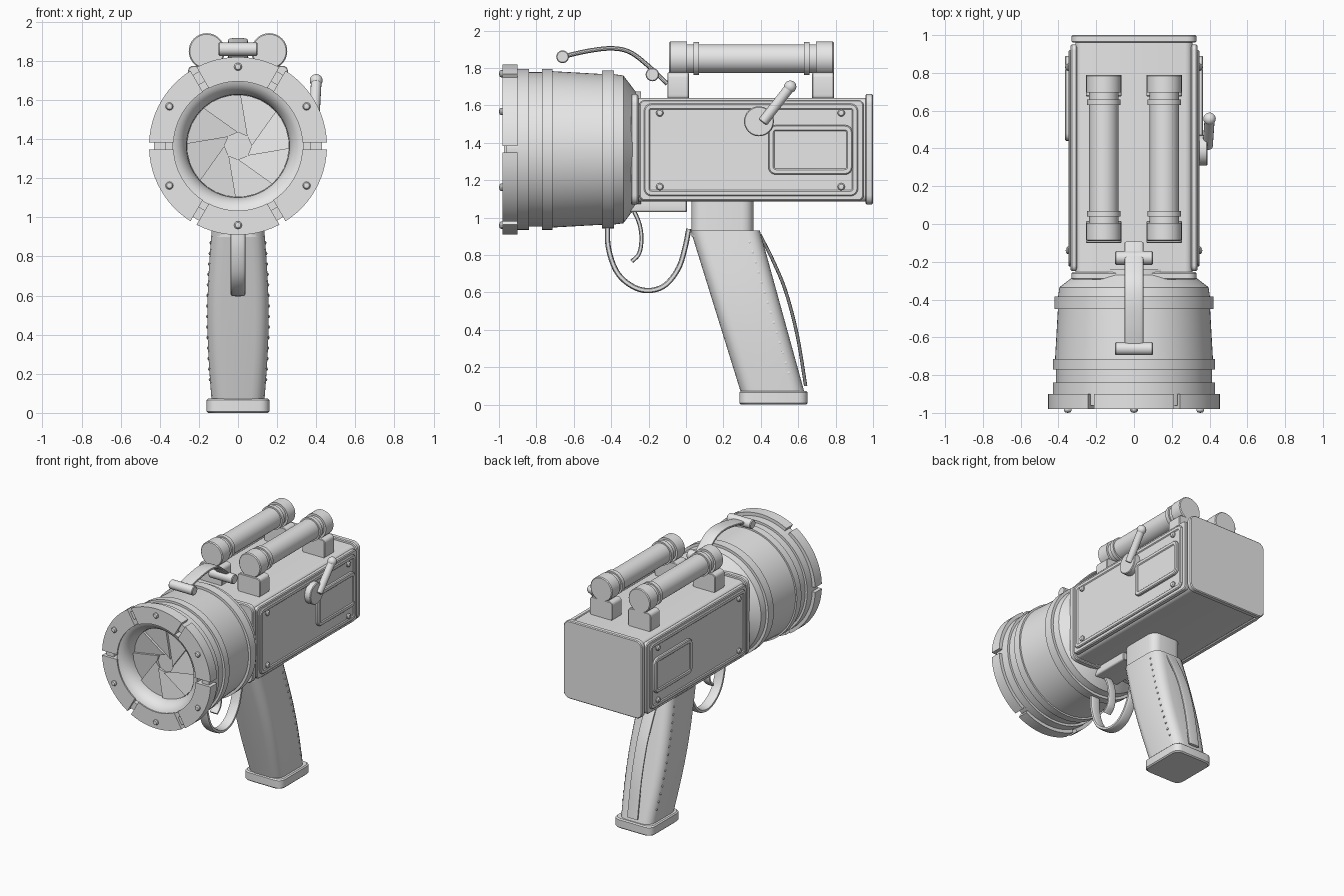
import bpy, bmesh, math
from mathutils import Vector, Matrix

cube = bpy.data.objects.get("Cube")
if cube:
    bpy.data.objects.remove(cube, do_unlink=True)

grey = bpy.data.materials.new("plain grey")
grey.use_nodes = True
grey.diffuse_color = (0.8, 0.8, 0.8, 1)
grey.node_tree.nodes["Principled BSDF"].inputs["Base Color"].default_value = (0.8, 0.8, 0.8, 1)
parts = []
AXIS_Z = 1.365          # height of the barrel axis
Y = Vector((0, 1, 0))


def finish(name, bm):
    bmesh.ops.remove_doubles(bm, verts=bm.verts, dist=1e-5)
    bmesh.ops.recalc_face_normals(bm, faces=bm.faces)
    mesh = bpy.data.meshes.new(name)
    bm.to_mesh(mesh)
    bm.free()
    mesh.materials.append(grey)
    ob = bpy.data.objects.new(name, mesh)
    bpy.context.collection.objects.link(ob)
    parts.append(ob)
    return ob


def lathe(name, profile, loc, direction, steps=32):
    """Turn (distance along axis, radius) points around an axis."""
    bm = bmesh.new()
    vs = [bm.verts.new((r, 0, h)) for h, r in profile]
    es = [bm.edges.new(pair) for pair in zip(vs, vs[1:])]
    bmesh.ops.spin(bm, geom=vs + es, cent=(0, 0, 0), axis=(0, 0, 1),
                   angle=math.tau, steps=steps)
    turn = Vector((0, 0, 1)).rotation_difference(Vector(direction)).to_matrix().to_4x4()
    bm.transform(Matrix.Translation(loc) @ turn)
    return finish(name, bm)


def rod(name, a, b, r, steps=24, edge=0.005):
    a, b = Vector(a), Vector(b)
    n = (b - a).length
    prof = [(0, 0), (0, r - edge), (edge, r), (n - edge, r), (n, r - edge), (n, 0)]
    return lathe(name, prof, a, (b - a).normalized(), steps)


def box(name, lo, hi, radius, axis, rim=0.006, inset=None):
    """Box with rounded edges along one axis, softened rims, optional inset outer face."""
    lo, hi = Vector(lo), Vector(hi)
    bm = bmesh.new()
    bmesh.ops.create_cube(bm, size=1)
    bm.transform(Matrix.Translation((lo + hi) / 2) @ Matrix.Diagonal((*(hi - lo), 1)))
    along = [e for e in bm.edges
             if abs((e.verts[0].co - e.verts[1].co).normalized()[axis]) > 0.9]
    bmesh.ops.bevel(bm, geom=along, offset=radius, segments=4, profile=0.5, affect='EDGES')
    caps = [f for f in bm.faces if abs(f.normal[axis]) > 0.9]
    if rim:
        rims = list({e for f in caps for e in f.edges})
        bmesh.ops.bevel(bm, geom=rims, offset=rim, segments=1, affect='EDGES')
    if inset:
        side = 1 if lo[axis] + hi[axis] > 0 else -1
        outer = [f for f in bm.faces if f.normal[axis] * side > 0.99]
        bmesh.ops.inset_region(bm, faces=outer, thickness=inset, depth=0)
        bmesh.ops.inset_region(bm, faces=outer, thickness=0.006, depth=-0.006)
    return finish(name, bm)


def loft(name, rings):
    bm = bmesh.new()
    rows = [[bm.verts.new(p) for p in ring] for ring in rings]
    n = len(rows[0])
    for a, b in zip(rows, rows[1:]):
        for i in range(n):
            bm.faces.new((a[i], a[(i + 1) % n], b[(i + 1) % n], b[i]))
    bm.faces.new(rows[0])
    bm.faces.new(rows[-1])
    return finish(name, bm)


def strap(name, path, half_width, half_thick, power=0.6):
    """Sweep a flattened section along a smooth path of (y, z) points at x = 0."""
    p = [Vector(q) for q in path]
    p = [2 * p[0] - p[1]] + p + [2 * p[-1] - p[-2]]
    pts = []
    for a, b, c, d in zip(p, p[1:], p[2:], p[3:]):
        for i in range(6):
            t = i / 6
            pts.append(0.5 * (2 * b + (c - a) * t + (2 * a - 5 * b + 4 * c - d) * t * t
                              + (3 * b - a - 3 * c + d) * t ** 3))
    pts.append(p[-2])
    rings = []
    for i, q in enumerate(pts):
        tan = (pts[min(i + 1, len(pts) - 1)] - pts[max(i - 1, 0)]).normalized()
        ring = []
        for k in range(16):
            c, s = math.cos(math.tau * k / 16), math.sin(math.tau * k / 16)
            x = math.copysign(abs(c) ** power, c) * half_width
            o = math.copysign(abs(s) ** power, s) * half_thick
            ring.append((x, q.x - tan.y * o, q.y + tan.x * o))
        rings.append(ring)
    return loft(name, rings)


def polar(r, a, y):
    return Vector((r * math.cos(a), y, AXIS_Z + r * math.sin(a)))


def screw(name, loc, direction, r=0.02):
    return lathe(name, [(-0.01, r), (0.008, r), (0.016, r * 0.7), (0.019, 0)], loc, direction, 12)


# Barrel with dished mouth, raised bands and tapered rear
lathe("barrel", [(-.86, 0), (-.86, .262), (-.89, .264), (-.92, .274), (-.945, .29), (-.965, .313),
                 (-.972, .335), (-.9, .335), (-.9, .43), (-.84, .43), (-.84, .413), (-.77, .413),
                 (-.77, .43), (-.715, .43), (-.715, .418), (-.45, .403), (-.45, .422), (-.385, .422),
                 (-.385, .402), (-.335, .395), (-.27, .31), (-.24, .31), (-.24, 0)],
      (0, 0, AXIS_Z), Y, 72)

# Six-piece front ring, with a bridge in each gap and a screw in each piece
for k in range(6):
    start = k * math.tau / 6
    rings = []
    for i in range(13):
        ring = []
        for r, y in ((.33, -.98), (.455, -.98), (.455, -.9), (.33, -.9)):
            gap = math.asin(0.018 / r)
            ring.append(polar(r, start + gap + (math.tau / 6 - 2 * gap) * i / 12, y))
        rings.append(ring)
    loft("front_ring_segment", rings)
    bridge = box("ring_bridge", (.37, -.96, -.019), (.43, -.895, .019), .005, 1, 0)
    bridge.data.transform(Matrix.Translation((0, 0, AXIS_Z)) @ Matrix.Rotation(-start, 4, 'Y'))
    screw("ring_screw", polar(.405, start + math.tau / 12, -.981), -Y)

# Iris of overlapping tilted blades
blades = 8
step = math.tau / blades
for k in range(blades):
    a = k * step
    skew = math.radians(42)
    bm = bmesh.new()
    front = [polar(.07, a, -.885)]
    front += [polar(.262, a + skew + step * i / 4, -.885 + .018 * i / 4) for i in range(5)]
    front.append(polar(.07, a + step, -.867))
    face = bm.faces.new([bm.verts.new(p) for p in front])
    ext = bmesh.ops.extrude_face_region(bm, geom=[face])["geom"]
    for v in ext:
        if isinstance(v, bmesh.types.BMVert):
            v.co.y = -.855
    finish("iris_blade", bm)

# Housing, collar and rear cap
box("housing", (-.31, -.27, 1.085), (.31, .97, 1.64), .04, 1)
box("front_collar", (-.33, -.295, 1.07), (.33, -.255, 1.66), .05, 1)
box("rear_cap", (-.33, .96, 1.07), (.33, 1.0, 1.66), .05, 1)

# Side plates with inset panels and corner screws
for s in (-1, 1):
    def side(name, x0, x1, y0, y1, z0, z1, radius, inset=None):
        a, b = sorted((s * x0, s * x1))
        box(name, (a, y0, z0), (b, y1, z1), radius, 0, .006, inset)
    side("side_plate", .30, .335, -.25, .95, 1.09, 1.63, .03)
    side("side_panel", .33, .348, -.225, .92, 1.115, 1.61, .04, .02)
    side("access_panel", .34, .366, .44, .89, 1.23, 1.495, .04, .02)
    for y in (-.14, .83):
        for z in (1.165, 1.56):
            screw("plate_screw", (s * .343, y, z), (s, 0, 0))

# Lever on the left side
rod("lever_pivot", (.33, .39, 1.515), (.39, .39, 1.515), .08, 32)
rod("lever_arm", (.39, .41, 1.51), (.4, .55, 1.69), .027, 16)
lathe("lever_knob", [(-.033 * math.cos(math.pi * i / 10), .033 * math.sin(math.pi * i / 10))
                     for i in range(11)], (.4, .557, 1.7), Y, 20)

# Twin tubes on blocks
tube = [(-.09, 0), (-.09, .086), (-.084, .092), (.005, .092), (.005, .077), (.04, .077), (.04, .088),
        (.07, .088), (.07, .077)]
tube += [(.70 - h, r) for h, r in reversed(tube)]
for s in (-1, 1):
    lathe("top_tube", tube, (s * .16, 0, 1.85), Y, 40)
    for y in (-.1, .675):
        box("tube_mount", (s * .16 - .095, y, 1.63), (s * .16 + .095, y + .115, 1.775), .025, 1, .004)

# Carrying handle with cross bars
strap("top_handle", [(-.66, 1.86), (-.53, 1.89), (-.4, 1.905), (-.3, 1.885), (-.2, 1.81), (-.1, 1.715)],
      .05, .012)
rod("handle_front_bar", (-.1, -.66, 1.86), (.1, -.66, 1.86), .034)
rod("handle_rear_bar", (-.1, -.18, 1.765), (.1, -.18, 1.765), .036)


# Grip built from rounded horizontal sections
def section(z, y0, y1, hx, r):
    cy, hy = (y0 + y1) / 2, (y1 - y0) / 2
    ring = []
    for q, (sx, sy) in enumerate(((1, 1), (-1, 1), (-1, -1), (1, -1))):
        for i in range(5):
            a = (q + i / 4) * math.pi / 2
            ring.append((sx * (hx - r) + r * math.cos(a), cy + sy * (hy - r) + r * math.sin(a), z))
    return ring


rows = []
for i in range(11):
    t = i / 10
    rows.append(section(.06 + .87 * t, .295 - .27 * t, .635 - .24 * t,
                        .135 + .022 * math.sin(math.pi * t), .07))
loft("grip", rows)
loft("grip_neck", [section(z, .03, .36, .125, .06) for z in (.9, 1.1)])
loft("grip_base", [section(z, .285 + d, .65 - d, .16 - d, .05)
                   for z, d in ((0, .008), (.008, 0), (.065, 0), (.073, .008))])
strap("grip_back_strap", [(.395, .91), (.47, .76), (.535, .6), (.595, .37), (.64, .1)], .045, .009)
for s in (-1, 1):
    for i in range(14):
        t = i / 13
        z = .87 - .7 * t
        x = .135 + .022 * math.sin(math.pi * (z - .06) / .87)
        lathe("grip_stud", [(-.02, .008), (.003, .008), (.007, 0)],
              (s * x, .34 + .21 * t, z), (s, 0, 0), 8)

# Trigger, its guard and the rail beneath the housing
strap("trigger_guard", [(-.42, .98), (-.415, .84), (-.37, .71), (-.29, .635), (-.2, .61), (-.11, .64),
                        (-.04, .73), (-.005, .84), (.015, .94)], .038, .014)
strap("trigger", [(-.285, 1.05), (-.25, .97), (-.238, .89), (-.25, .81), (-.29, .765)], .032, .011)
box("under_rail", (-.1, -.31, 1.03), (.1, .005, 1.095), .012, 1, .004)

# Smooth shading that keeps edges sharp
bpy.ops.object.select_all(action='DESELECT')
for ob in parts:
    ob.select_set(True)
bpy.context.view_layer.objects.active = parts[0]
bpy.ops.object.shade_smooth_by_angle(angle=math.radians(30))
